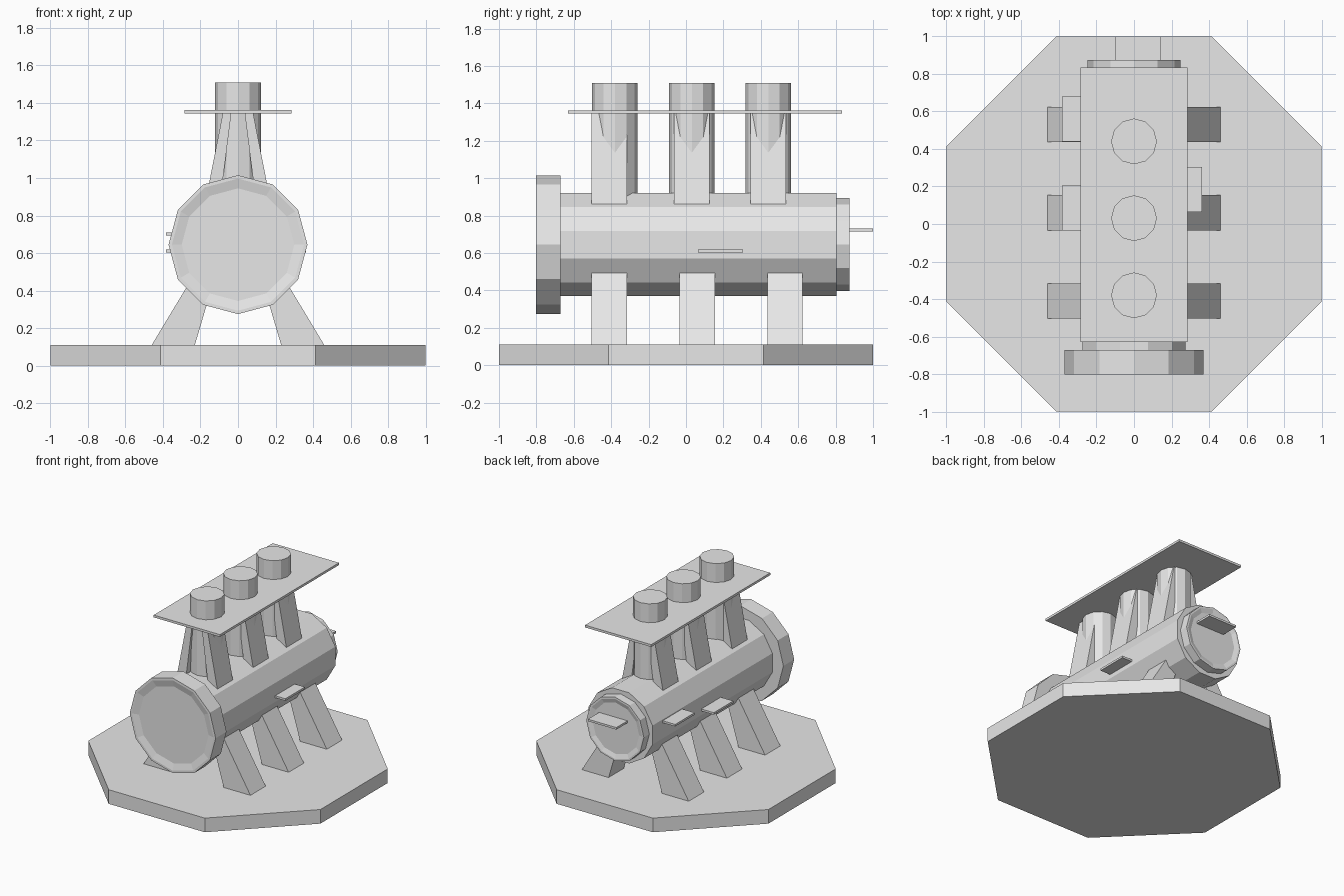
import bpy, bmesh, math

if "Cube" in bpy.data.objects:
    bpy.data.objects.remove(bpy.data.objects["Cube"])

metal = bpy.data.materials.new("light_grey")
metal.diffuse_color = (0.8, 0.8, 0.8, 1)
metal.use_nodes = True
metal.node_tree.nodes["Principled BSDF"].inputs["Base Color"].default_value = metal.diffuse_color
AXIS_Z = 0.645   # height of the drum axis


def make(name, rings, cap=True):
    """Skin a list of equal-length vertex rings and cap both ends."""
    bm = bmesh.new()
    loops = [[bm.verts.new(p) for p in ring] for ring in rings]
    n = len(loops[0])
    for a, b in zip(loops, loops[1:]):
        for i in range(n):
            bm.faces.new((a[i], a[(i + 1) % n], b[(i + 1) % n], b[i]))
    bm.faces.new(loops[0])
    bm.faces.new(loops[-1])
    bmesh.ops.recalc_face_normals(bm, faces=bm.faces)
    mesh = bpy.data.meshes.new(name)
    bm.to_mesh(mesh)
    bm.free()
    mesh.materials.append(metal)
    obj = bpy.data.objects.new(name, mesh)
    bpy.context.collection.objects.link(obj)
    return obj


def upright(name, x, y, r, z0, z1, sides, turn=0.0):
    """Vertical prism."""
    ang = [turn + 2 * math.pi * i / sides for i in range(sides)]
    make(name, [[(x + r * math.cos(a), y + r * math.sin(a), z) for a in ang] for z in (z0, z1)])


def lathe_y(name, profile, turn=0.0, sides=12):
    """Revolve (radius, y) points about the drum axis."""
    ang = [turn + 2 * math.pi * i / sides for i in range(sides)]
    make(name, [[(r * math.cos(a), y, AXIS_Z + r * math.sin(a)) for a in ang] for r, y in profile])


def box(name, x0, x1, y0, y1, z0, z1):
    make(name, [[(x0, y0, z), (x1, y0, z), (x1, y1, z), (x0, y1, z)] for z in (z0, z1)])


def strut_pair(name, y, half, bottom, top):
    """Tapered strut on each side; bottom and top are (inner x, outer x, z)."""
    for side, s in (("left", -1), ("right", 1)):
        make(f"{name}_{side}", [[(s * a, y - half, z), (s * b, y - half, z),
                                 (s * b, y + half, z), (s * a, y + half, z)]
                                for a, b, z in (bottom, top)])


# Octagonal base
upright("base", 0, 0, 1 / math.cos(math.pi / 8), 0, 0.11, 8, math.pi / 8)

# Drum with flat top, and end flanges with shallow recessed faces
lathe_y("drum", [(0.285, -0.70), (0.285, 0.805)], math.pi / 12)
lathe_y("front_flange", [(0.37, -0.67), (0.37, -0.803), (0.352, -0.803), (0.30, -0.79)])
lathe_y("back_flange", [(0.248, 0.78), (0.248, 0.873), (0.234, 0.873), (0.20, 0.862)])

# Splayed legs
for i, y in enumerate((-0.41, 0.06, 0.53)):
    strut_pair(f"leg_{i}", y, 0.094, (0.23, 0.46, 0.11), (0.115, 0.225, 0.50))

# Stacks with leaning braces
for i, (y, brace_y) in enumerate(((-0.38, -0.41), (0.031, 0.03), (0.44, 0.44))):
    upright(f"stack_{i}", 0, y, 0.122, 0.85, 1.51, 12)
    strut_pair(f"brace_{i}", brace_y, 0.095, (0.10, 0.18, 0.84), (0.035, 0.08, 1.35))

# Thin deck around the stacks
box("deck", -0.285, 0.285, -0.63, 0.835, 1.345, 1.363)

# Small tabs on the sides and the back
box("right_tab", 0.25, 0.363, 0.065, 0.305, 0.603, 0.619)
box("left_tab_front", -0.383, -0.25, -0.035, 0.205, 0.603, 0.619)
box("left_tab_back", -0.383, -0.25, 0.44, 0.68, 0.693, 0.709)
box("back_tab", -0.10, 0.145, 0.84, 1.0, 0.715, 0.731)
